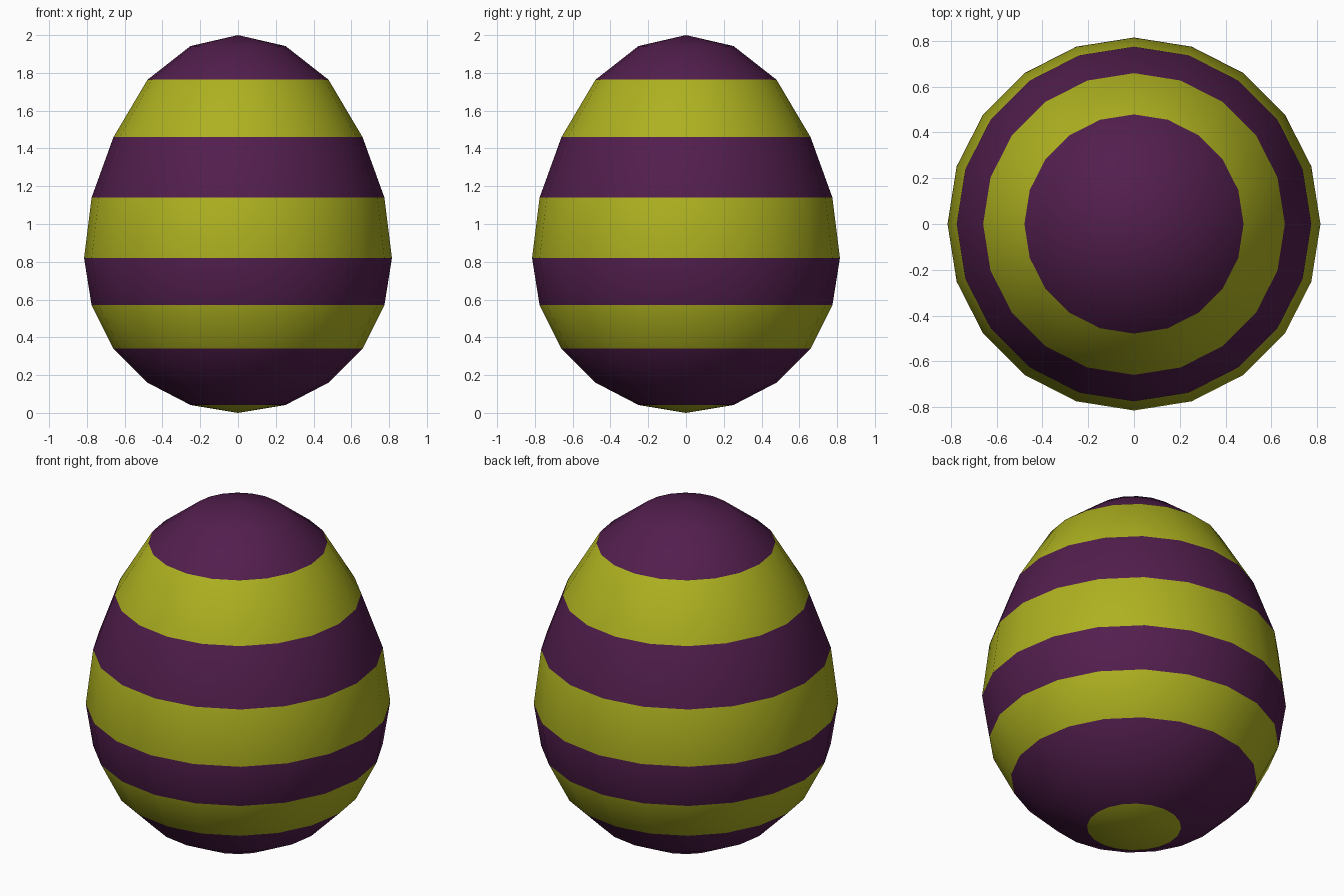
import bpy, bmesh, math

if "Cube" in bpy.data.objects:
    bpy.data.objects.remove(bpy.data.objects["Cube"])

SIDES, RINGS, RADIUS = 20, 10, 0.815
# ring heights from bottom tip to top tip
HEIGHTS = [0.0, 0.042, 0.16, 0.34, 0.57, 0.82, 1.14, 1.46, 1.764, 1.942, 2.0]
# stripe per ring of faces, bottom to top: 0 purple, 1 yellow
STRIPES = [1, 0, 0, 1, 0, 1, 0, 1, 0, 0]


def material(name, color):
    m = bpy.data.materials.new(name)
    m.diffuse_color = color
    m.use_nodes = True
    m.node_tree.nodes["Principled BSDF"].inputs["Base Color"].default_value = m.diffuse_color
    return m


def ring_position(z):
    # latitude of a unit-like sphere point, as a ring number
    s = max(-1.0, min(1.0, z / RADIUS))
    return (math.asin(s) / math.pi + 0.5) * RINGS


# egg: sphere with its rings moved to egg heights, faces striped
bm = bmesh.new()
bmesh.ops.create_uvsphere(bm, u_segments=SIDES, v_segments=RINGS, radius=RADIUS)
level = {v: round(ring_position(v.co.z)) for v in bm.verts}
for v, k in level.items():
    v.co.z = HEIGHTS[k]
for f in bm.faces:
    f.material_index = STRIPES[min(level[v] for v in f.verts)]
    f.smooth = True
bmesh.ops.recalc_face_normals(bm, faces=bm.faces)

mesh = bpy.data.meshes.new("egg")
bm.to_mesh(mesh)
bm.free()
mesh.materials.append(material("purple", (0.085, 0.013, 0.075, 1)))
mesh.materials.append(material("yellow", (0.42, 0.44, 0.014, 1)))
egg = bpy.data.objects.new("striped_egg", mesh)
bpy.context.collection.objects.link(egg)
